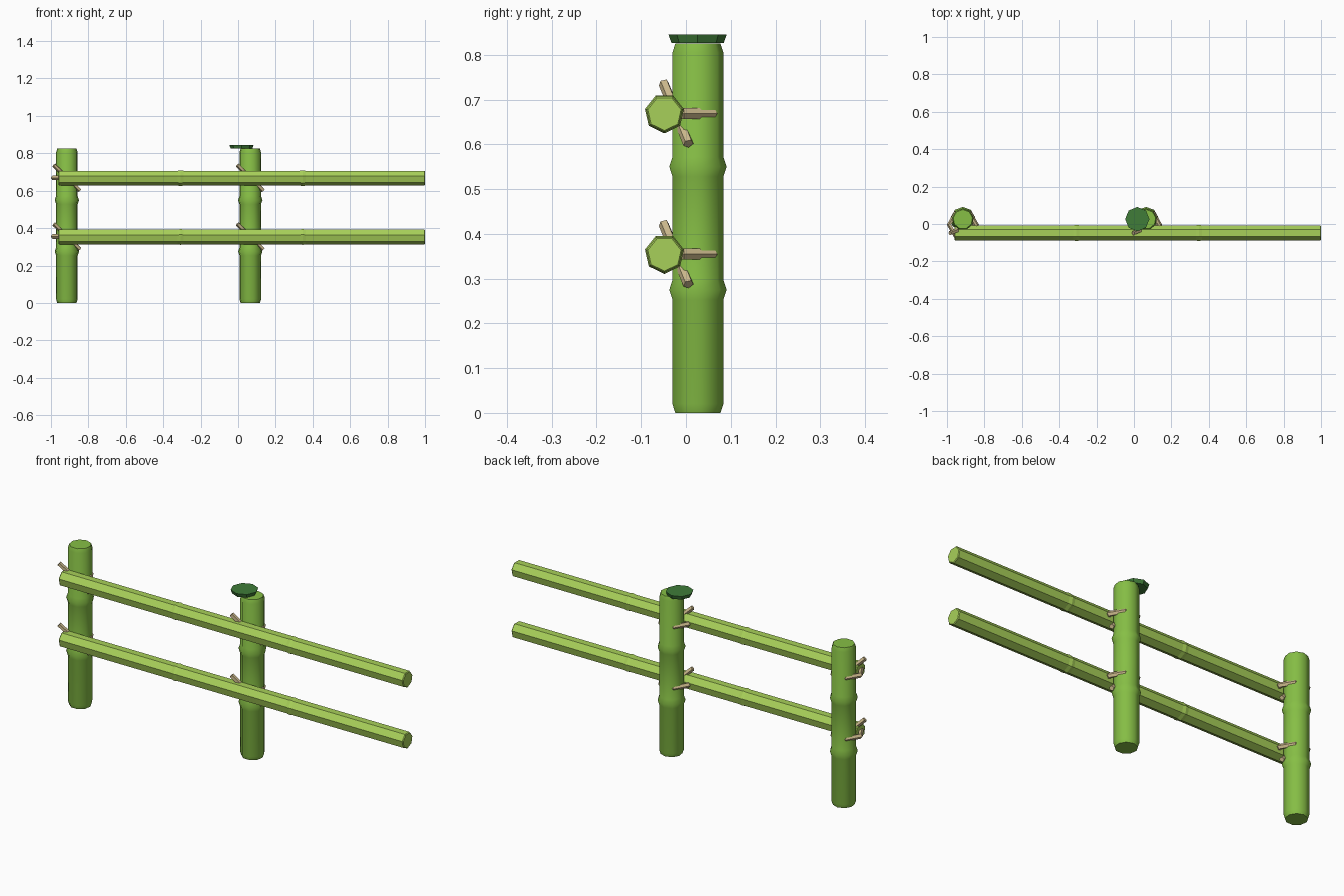
import bpy, bmesh
from math import pi, cos, sin, radians
from mathutils import Matrix, Vector

if "Cube" in bpy.data.objects:
    bpy.data.objects.remove(bpy.data.objects["Cube"])


def material(name, rgb):
    m = bpy.data.materials.new(name)
    m.diffuse_color = (*rgb, 1)
    m.use_nodes = True
    m.node_tree.nodes["Principled BSDF"].inputs["Base Color"].default_value = m.diffuse_color
    return m


POST = material("green_bamboo", (0.24, 0.52, 0.06))
RAIL = material("light_bamboo", (0.39, 0.63, 0.10))
CAP = material("dark_leaf", (0.05, 0.20, 0.04))
ROPE = material("rope", (0.62, 0.50, 0.27))


def finish(bm, name, mat, matrix, smooth=None):
    bm.transform(matrix)
    bmesh.ops.recalc_face_normals(bm, faces=bm.faces)
    me = bpy.data.meshes.new(name)
    bm.to_mesh(me)
    bm.free()
    me.materials.append(mat)
    ob = bpy.data.objects.new(name, me)
    bpy.context.collection.objects.link(ob)
    if smooth:
        bpy.ops.object.select_all(action='DESELECT')
        ob.select_set(True)
        bpy.context.view_layer.objects.active = ob
        bpy.ops.object.shade_smooth_by_angle(angle=radians(smooth))
    return ob


def lathe(name, profile, sides, mat, matrix, phase=0.0, smooth=None):
    """Closed solid from (radius, height) points turned round local z."""
    bm = bmesh.new()
    rings = [[bm.verts.new((r * cos(phase + 2 * pi * i / sides),
                            r * sin(phase + 2 * pi * i / sides), z))
              for i in range(sides)] for r, z in profile]
    for a, b in zip(rings, rings[1:]):
        for i in range(sides):
            j = (i + 1) % sides
            bm.faces.new((a[i], a[j], b[j], b[i]))
    bm.faces.new(rings[0][::-1])
    bm.faces.new(rings[-1])
    return finish(bm, name, mat, matrix, smooth)


def ring(name, R, r, major, minor, mat, matrix):
    """Low-poly rope loop in the local xy plane."""
    bm = bmesh.new()
    loops = []
    for i in range(major):
        a = 2 * pi * i / major
        loops.append([bm.verts.new(((R + r * cos(t)) * cos(a),
                                    (R + r * cos(t)) * sin(a), r * sin(t)))
                      for t in (2 * pi * k / minor for k in range(minor))])
    for i in range(major):
        a, b = loops[i], loops[(i + 1) % major]
        for k in range(minor):
            l = (k + 1) % minor
            bm.faces.new((a[k], b[k], b[l], a[l]))
    return finish(bm, name, mat, matrix)


def culm(length, r, node_r, end_r, bevel, half):
    """Bamboo profile with two swollen nodes at the thirds."""
    pts = [(end_r, 0), (r, bevel)]
    for f in (1 / 3, 2 / 3):
        z = length * f
        pts += [(r, z - half), (node_r, z), (r, z + half)]
    return pts + [(r, length - bevel), (end_r, length)]


post_x = (-0.915, 0.065)
post_y = 0.025
rail_z = (0.355, 0.669)

# Upright posts
for side, x in zip(("left", "middle"), post_x):
    lathe(side + "_post", culm(0.825, 0.0585, 0.066, 0.052, 0.02, 0.022), 9,
          POST, Matrix.Translation((x, post_y, 0)), pi / 2, smooth=42)

# Horizontal rails: local z runs along +x, a corner points down
to_x = Matrix.Rotation(pi / 2, 4, 'Y')
for level, z in zip(("lower", "upper"), rail_z):
    lathe(level + "_rail", culm(1.96, 0.0415, 0.0445, 0.038, 0.004, 0.016), 7,
          RAIL, Matrix.Translation((-0.96, -0.048, z)) @ to_x)

# Rope lashings: a loop and a diagonal pin at every crossing
pin_dir = Vector((0.137, 0.055, -0.135))
pin_rot = pin_dir.to_track_quat('Z', 'Y').to_matrix().to_4x4()
for side, x in zip(("left", "middle"), post_x):
    for level, z in zip(("lower", "upper"), rail_z):
        tag = side + "_" + level
        ring(tag + "_lashing_loop", 0.073, 0.013, 6, 5, ROPE,
             Matrix.Translation((x, -0.004, z)))
        h = pin_dir.length / 2
        lathe(tag + "_lashing_pin", [(0.012, -h), (0.012, h)], 5, ROPE,
              Matrix.Translation((x, -0.022, z)) @ pin_rot)

# Leaf cap set off-centre on the middle post
lathe("leaf_cap", [(0.058, 0.826), (0.065, 0.845)], 8, CAP,
      Matrix.Translation((0.018, post_y + 0.001, 0)))
